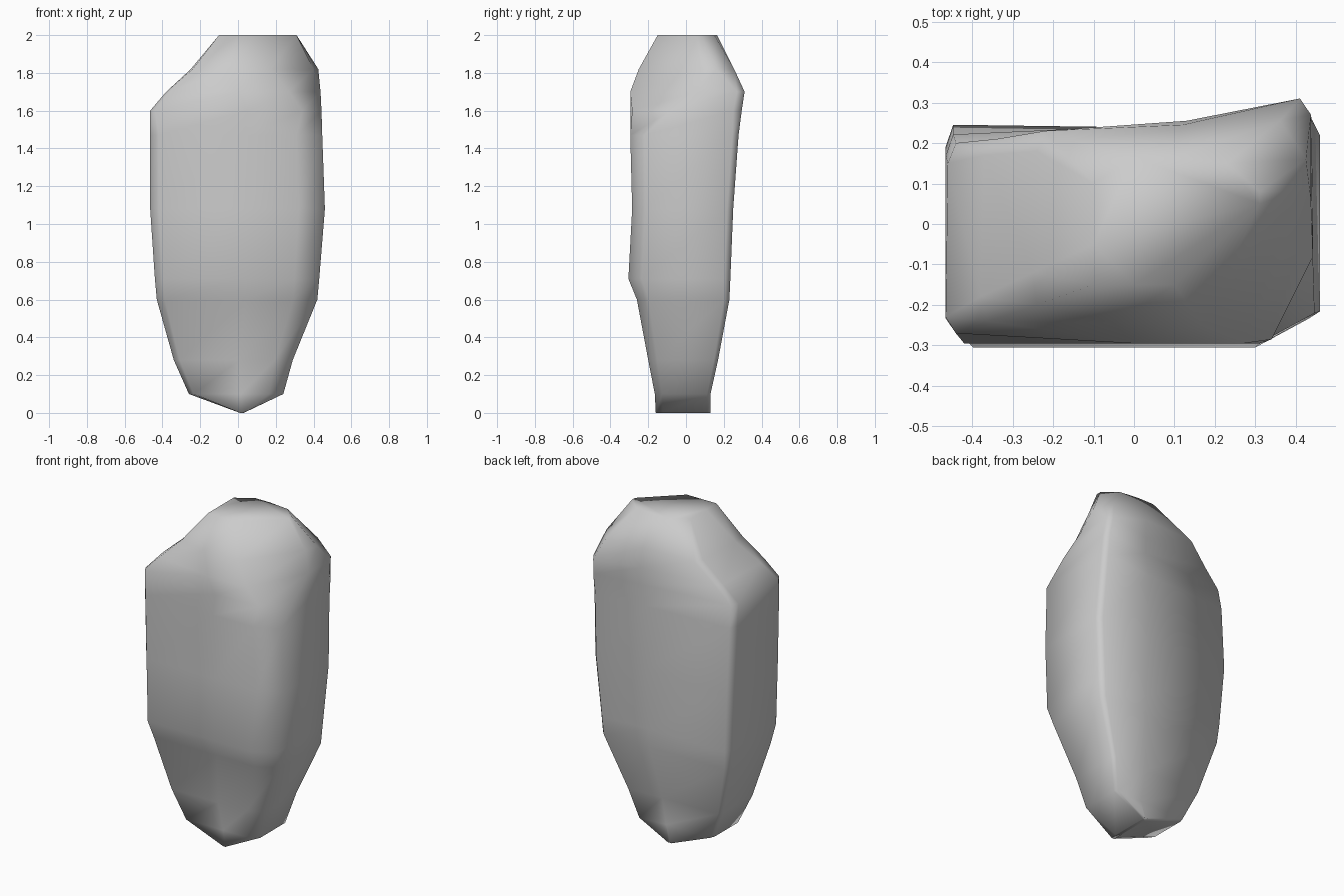
import bpy
import bmesh

cube = bpy.data.objects.get("Cube")
if cube:
    bpy.data.objects.remove(cube, do_unlink=True)

# Stone colour
stone = bpy.data.materials.new("stone_grey")
stone.use_nodes = True
grey = (0.6, 0.6, 0.6, 1)
stone.diffuse_color = grey
stone.node_tree.nodes["Principled BSDF"].inputs["Base Color"].default_value = grey

# Blocky body section in unit coordinates, anticlockwise from the front left
body_section = [(.05, 0), (.55, 0), (.85, 0), (1, .13), (1, .94),
                (.97, 1), (.62, .98), (.02, 1), (0, .9), (0, .12)]

# Body levels: height, left, right, front, back at the left, back at the right
body_levels = [
    (0, .01, .03, -.16, .13, .13),
    (.1, -.26, .24, -.165, .12, .13),
    (.28, -.34, .29, -.2, .16, .17),
    (.6, -.43, .42, -.26, .22, .23),
    (.71, -.44, .43, -.305, .23, .235),
    (1.08, -.465, .46, -.285, .245, .25),
    (1.47, -.465, .446, -.295, .22, .28),
]

# Slanted shoulder and crown outlines, in the same point order
top_outlines = {
    1.6: [(-.44, -.27), (.05, -.295), (.34, -.285), (.442, -.08), (.44, .25),
          (.42, .295), (.13, .255), (-.44, .2), (-.46, .15), (-.465, -.23)],
    1.7: [(-.36, -.24), (0, -.295), (.27, -.295), (.437, .06), (.437, .27),
          (.41, .31), (.13, .255), (-.34, .21), (-.37, .17), (-.38, -.18)],
    1.82: [(-.24, -.2), (-.05, -.245), (.17, -.25), (.4, .08), (.425, .16),
           (.36, .255), (.12, .245), (-.22, .23), (-.24, .18), (-.25, -.12)],
    2: [(-.1, -.15), (0, -.15), (.1, -.15), (.31, .05), (.31, .08),
        (.23, .15), (.1, .165), (0, .165), (-.1, .1), (-.1, -.05)],
}


def mix(a, b, t):
    return a + (b - a) * t


def body_outline(left, right, front, back_left, back_right):
    return [(mix(left, right, u), mix(front, mix(back_left, back_right, u), v))
            for u, v in body_section]


# Loft the boulder through its outlines and close both ends
outlines = [(z, body_outline(*sides)) for z, *sides in body_levels]
outlines += top_outlines.items()
bm = bmesh.new()
rings = [[bm.verts.new((x, y, z)) for x, y in outline] for z, outline in outlines]
count = len(body_section)
for low, high in zip(rings, rings[1:]):
    for i in range(count):
        j = (i + 1) % count
        bm.faces.new((low[i], low[j], high[j], high[i]))
bm.faces.new(rings[-1])
bm.faces.new(list(reversed(rings[0])))
bmesh.ops.recalc_face_normals(bm, faces=bm.faces)
for face in bm.faces:
    face.smooth = True

mesh = bpy.data.meshes.new("boulder")
bm.to_mesh(mesh)
bm.free()
mesh.materials.append(stone)
boulder = bpy.data.objects.new("boulder", mesh)
bpy.context.collection.objects.link(boulder)
